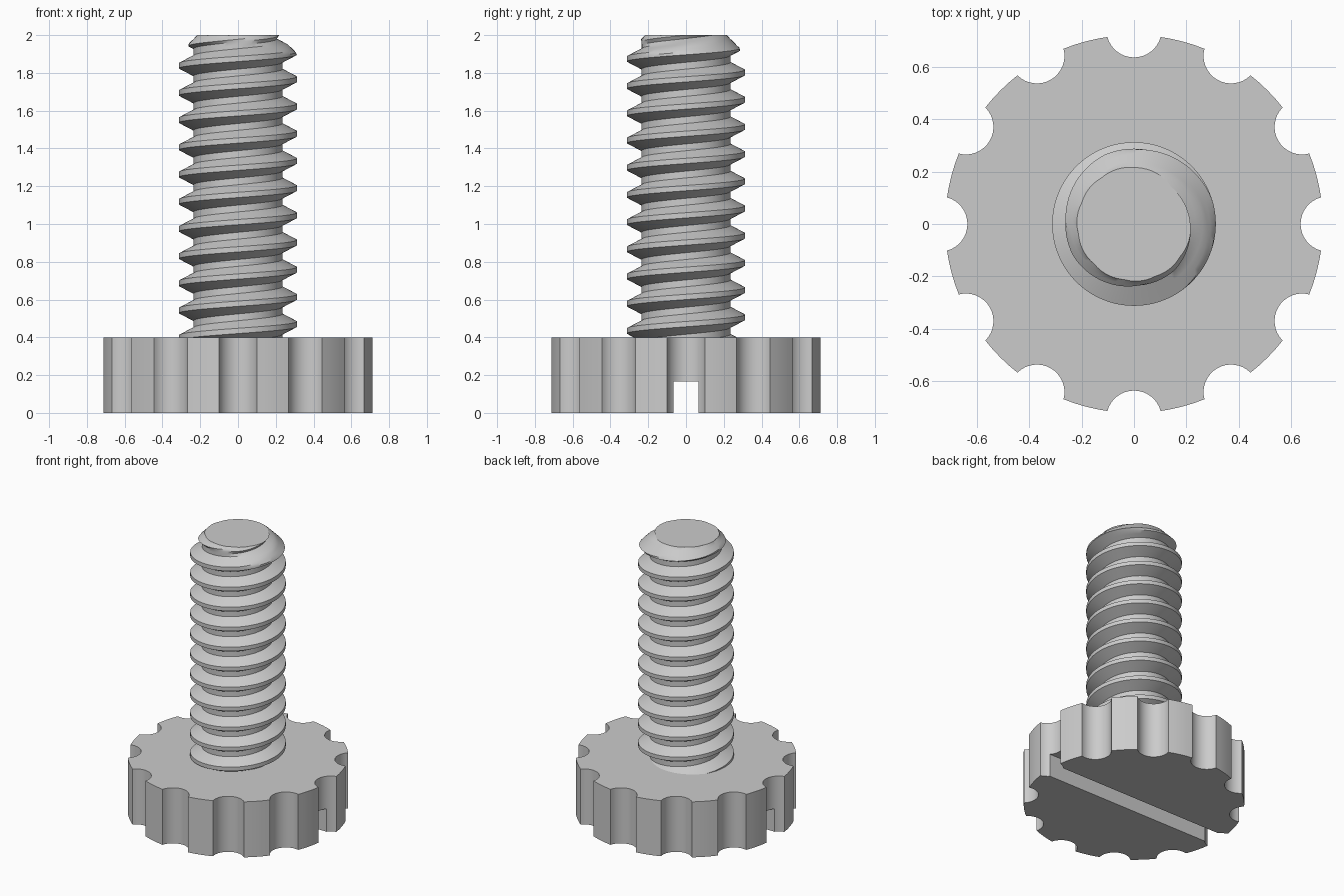
import bpy, bmesh
from math import sin, cos, pi, sqrt, atan2
from mathutils import Vector

cube = bpy.data.objects.get("Cube")
if cube:
    bpy.data.objects.remove(cube, do_unlink=True)

steel = bpy.data.materials.new("grey_steel")
steel.use_nodes = True
GREY = (0.6, 0.6, 0.6, 1)
steel.diffuse_color = GREY
steel.node_tree.nodes["Principled BSDF"].inputs["Base Color"].default_value = GREY


def finish(bm, name):
    bmesh.ops.recalc_face_normals(bm, faces=bm.faces)
    mesh = bpy.data.meshes.new(name)
    bm.to_mesh(mesh)
    bm.free()
    mesh.materials.append(steel)
    obj = bpy.data.objects.new(name, mesh)
    bpy.context.collection.objects.link(obj)
    return obj


def activate(obj):
    bpy.ops.object.select_all(action='DESELECT')
    obj.select_set(True)
    bpy.context.view_layer.objects.active = obj


# Scalloped head: one notch and one rim arc, repeated around the circle
NOTCHES, RIM, CENTRE, NOTCH, HEIGHT = 12, 0.72, 0.74, 0.105, 0.4
cx = (CENTRE**2 + RIM**2 - NOTCH**2) / (2 * CENTRE)
cy = sqrt(RIM**2 - cx**2)
spread = atan2(cy, CENTRE - cx)
corner = atan2(cy, cx)
sector = 2 * pi / NOTCHES
bm = bmesh.new()
outline = []
for n in range(NOTCHES):
    turn = n * sector
    for i in range(17):
        a = spread * (i / 8 - 1)
        x, y = CENTRE - NOTCH * cos(a), NOTCH * sin(a)
        outline.append((x * cos(turn) - y * sin(turn), x * sin(turn) + y * cos(turn)))
    for i in range(1, 4):
        a = turn + corner + (sector - 2 * corner) * i / 4
        outline.append((RIM * cos(a), RIM * sin(a)))
base = bm.faces.new([bm.verts.new((x, y, 0)) for x, y in outline])
top = bmesh.ops.extrude_face_region(bm, geom=[base])["geom"]
bmesh.ops.translate(bm, vec=(0, 0, HEIGHT), verts=[v for v in top if isinstance(v, bmesh.types.BMVert)])
head = finish(bm, "scalloped_head")

# Screwdriver slot across the underside
bpy.ops.mesh.primitive_cube_add(size=1)
cutter = bpy.context.object
cutter.name = "slot_cutter"
cutter.scale = (2, 0.135, 0.33)
cutter.hide_render = True
slot = head.modifiers.new("slot", 'BOOLEAN')
slot.operation, slot.solver, slot.object = 'DIFFERENCE', 'EXACT', cutter
activate(head)
bpy.ops.object.modifier_apply(modifier=slot.name)
bpy.data.objects.remove(cutter, do_unlink=True)

# Threaded shaft: a right-handed profile swept along a helix, then trimmed flat
PITCH, CREST, ROOT, END = 0.144, 0.312, 0.235, 2.0
STEPS, TURNS = 80, 14
flat, foot = 0.014, 0.054
start = 1.91 - 12 * PITCH
offsets = [-PITCH / 2, -foot, -0.04, -0.027, -flat, 0, flat, 0.027, 0.04, foot, PITCH / 2]


def thread_radius(offset, z):
    """Thread form, tapering towards the tip of the shaft."""
    slope = (CREST - ROOT) / (foot - flat)
    thread = CREST - slope * max(0, abs(offset) - flat)
    thread = min(thread, 0.215 + max(0, END - z))
    core = min(ROOT, 0.185 + max(0, END - z))
    return max(thread, core)


bm = bmesh.new()
rows = []
for i in range(STEPS * TURNS + 1):
    a = 2 * pi * i / STEPS
    row = []
    for offset in offsets:
        z = start + PITCH * i / STEPS + offset
        r = thread_radius(offset, z)
        row.append(bm.verts.new((r * cos(a), r * sin(a), z)))
    rows.append(row)
for lower, upper in zip(rows, rows[1:]):
    for k in range(len(offsets) - 1):
        bm.faces.new((lower[k], upper[k], upper[k + 1], lower[k + 1]))
bmesh.ops.remove_doubles(bm, verts=bm.verts, dist=0.0001)
for height, direction in ((END, 1), (0.36, -1)):
    cut = bmesh.ops.bisect_plane(bm, geom=bm.verts[:] + bm.edges[:] + bm.faces[:], dist=0.00001,
                                 plane_co=Vector((0, 0, height)),
                                 plane_no=Vector((0, 0, direction)), clear_outer=True)
    rim = [e for e in cut["geom_cut"] if isinstance(e, bmesh.types.BMEdge)]
    bmesh.ops.holes_fill(bm, edges=rim, sides=0)
shaft = finish(bm, "threaded_shaft")

for obj in (head, shaft):
    activate(obj)
    bpy.ops.object.shade_smooth_by_angle(angle=0.5)
